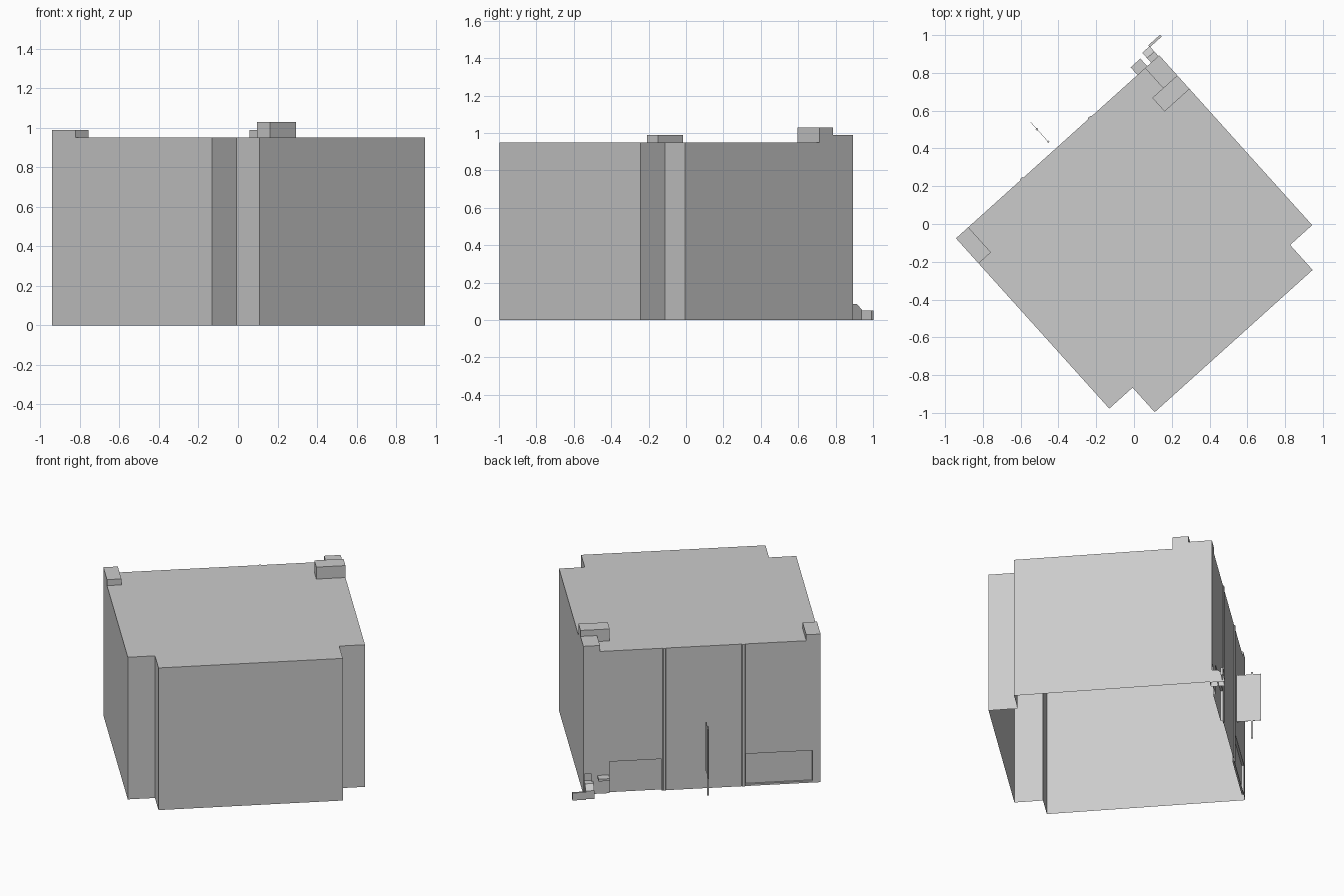
import bpy, bmesh, math
from mathutils import Matrix

if "Cube" in bpy.data.objects:
    bpy.data.objects.remove(bpy.data.objects["Cube"])

# The whole building is laid out square, then turned 42 degrees on the site
TURN = Matrix.Translation((.003, -.005, 0)) @ Matrix.Rotation(math.radians(42), 4, 'Z')


def finish(name, bm):
    bmesh.ops.recalc_face_normals(bm, faces=bm.faces)
    bm.transform(TURN)
    mesh = bpy.data.meshes.new(name)
    bm.to_mesh(mesh)
    bm.free()
    obj = bpy.data.objects.new(name, mesh)
    bpy.context.collection.objects.link(obj)
    return obj


def prism(name, outline, z0, z1):
    bm = bmesh.new()
    base = bm.faces.new([bm.verts.new((u, v, z0)) for u, v in outline])
    top = bmesh.ops.extrude_face_region(bm, geom=[base], use_keep_orig=True)['geom']
    verts = [g for g in top if isinstance(g, bmesh.types.BMVert)]
    bmesh.ops.translate(bm, verts=verts, vec=(0, 0, z1 - z0))
    return finish(name, bm)


def box(name, u0, u1, v0, v1, z0, z1):
    return prism(name, [(u0, v0), (u1, v0), (u1, v1), (u0, v1)], z0, z1)


def remove_floor(obj):
    bm = bmesh.new()
    bm.from_mesh(obj.data)
    floor = [f for f in bm.faces if all(abs(v.co.z) < 1e-4 for v in f.verts)]
    bmesh.ops.delete(bm, geom=floor, context='FACES')
    bm.to_mesh(obj.data)
    bm.free()


# Main block with a projecting front bay
body = prism("main_block", [
    (-.75, .58), (-.75, -.633), (-.584, -.633), (-.584, -.808),
    (.541, -.808), (.541, -.63), (.698, -.63), (.698, .58)], 0, .95)

# Shallow recessed shopfronts and corner door in the back wall
for u0, u1, z0, z1 in [(.22, .54, -.1, .21), (-.70, -.29, .012, .215),
                       (.648, .69, -.1, .135)]:
    cutter = box("recess_cutter", u0, u1, .566, .7, z0, z1)
    cutter.hide_render = True
    mod = body.modifiers.new("recess", 'BOOLEAN')
    mod.operation = 'DIFFERENCE'
    mod.solver = 'EXACT'
    mod.object = cutter
    bpy.context.view_layer.objects.active = body
    bpy.ops.object.modifier_apply(modifier=mod.name)
    bpy.data.objects.remove(cutter, do_unlink=True)

# The shell is open underneath
remove_floor(body)

# Roof blocks
box("roof_block_left", -.75, -.662, .401, .58, .95, .99)
box("roof_block_corner", .597, .698, .437, .58, .95, .99)
box("roof_block_tall", .52, .698, .34, .437, .95, 1.03)

# Slim chamfered pilasters
for u in (.204, -.28):
    prism("pilaster", [(u - .013, .578), (u + .013, .578),
                       (u + .007, .586), (u - .007, .586)], 0, .95)

# Corner entrance: canopy, stepped block with sloped top, low wall
box("door_canopy", .543, .612, .57, .634, .107, .122)
remove_floor(box("entrance_block", .64, .692, .567, .612, 0, .085))
ramp = bmesh.new()
ends = [ramp.faces.new([ramp.verts.new((u, v, z)) for v, z in
        ((.612, 0), (.65, 0), (.65, .055), (.612, .085))]) for u in (.64, .692)]
bmesh.ops.bridge_loops(ramp, edges=[e for f in ends for e in f.edges])
remove_floor(finish("entrance_slope", ramp))
remove_floor(box("low_wall", .69, .774, .645, .658, 0, .05))

# Free-standing sign panel on a post, with a short bracket rod by the wall
box("sign_panel", -.046, -.044, .635, .775, .14, .465)
box("sign_post", -.050, -.040, .717, .727, .018, .478)
box("sign_bracket", -.050, -.040, .628, .638, .14, .465)
